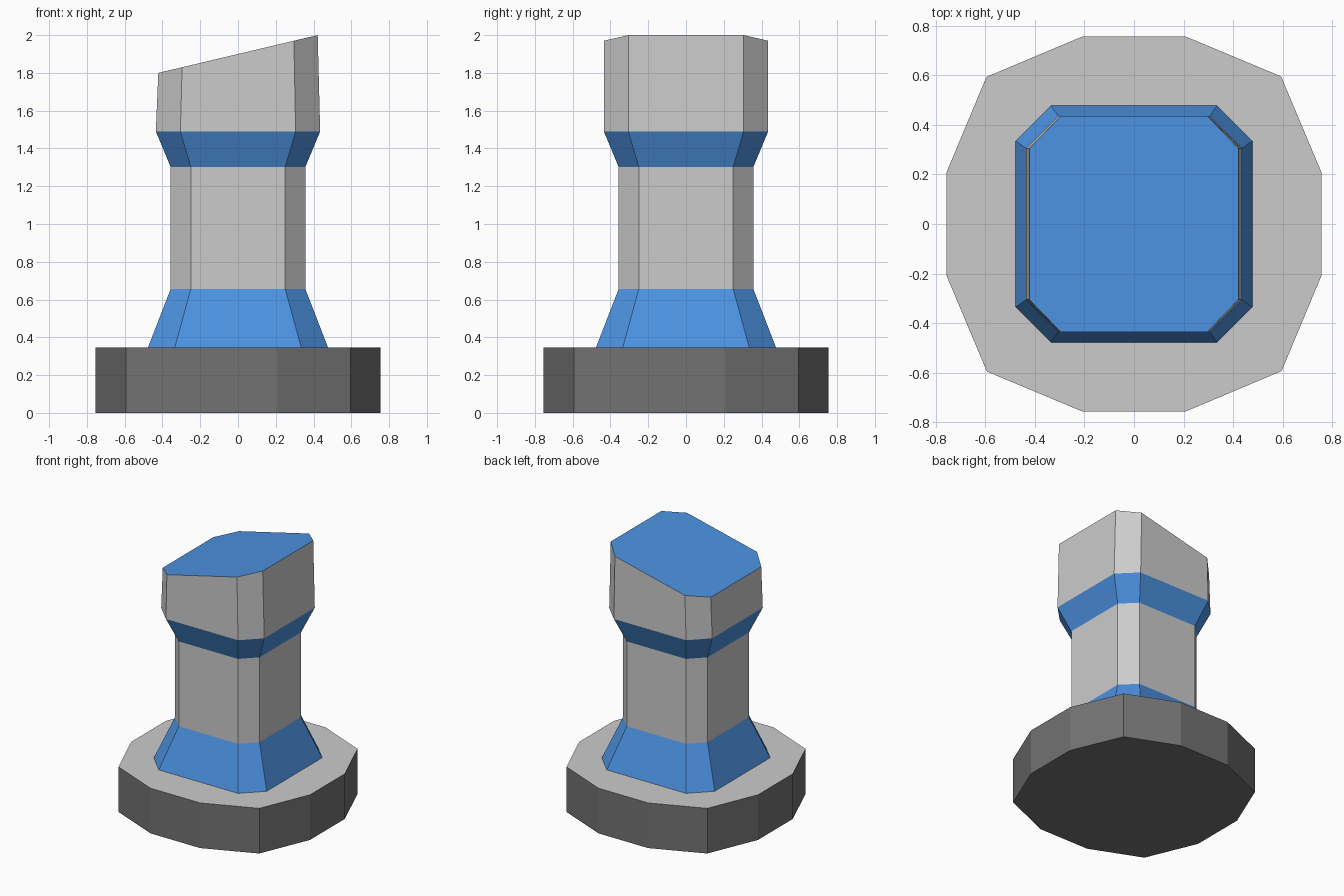
import bpy

if "Cube" in bpy.data.objects:
    bpy.data.objects.remove(bpy.data.objects["Cube"])


def material(name, rgb):
    m = bpy.data.materials.new(name)
    m.diffuse_color = (*rgb, 1)
    m.use_nodes = True
    m.node_tree.nodes["Principled BSDF"].inputs["Base Color"].default_value = m.diffuse_color
    return m


BLUE = material("blue", (0.072, 0.287, 0.75))
DARK = material("dark_grey", (0.17, 0.17, 0.17))


def ring(quadrant, z, sx=1.0, slope=0.0):
    """Turn the points of one quadrant four times; slope tilts the ring along x."""
    pts = []
    for turn in range(4):
        for x, y in quadrant:
            for _ in range(turn):
                x, y = -y, x
            pts.append((x * sx, y, z + slope * x * sx))
    return pts


def octagon(half, corner, z, **kw):
    return ring([(half, corner), (corner, half)], z, **kw)


def loft(name, rings, mat=None, bottom=False, top=False):
    """Flat-faced skin through rings of equal length, with optional end faces."""
    n = len(rings[0])
    verts = [p for r in rings for p in r]
    faces = [(k * n + i, k * n + (i + 1) % n, (k + 1) * n + (i + 1) % n, (k + 1) * n + i)
             for k in range(len(rings) - 1) for i in range(n)]
    if bottom:
        faces.append(tuple(reversed(range(n))))
    if top:
        faces.append(tuple(range(len(verts) - n, len(verts))))
    me = bpy.data.meshes.new(name)
    me.from_pydata(verts, [], faces)
    if mat:
        me.materials.append(mat)
    ob = bpy.data.objects.new(name, me)
    bpy.context.collection.objects.link(ob)
    return ob


# Twelve-sided base plate with a light top
plate = [(0.755, 0.21), (0.593, 0.595), (0.21, 0.755)]
base_low, base_high = ring(plate, 0), ring(plate, 0.345)
loft("base", [base_low, base_high], DARK, bottom=True)
loft("base_top", [base_high], top=True)

# Cross-sections of the chamfered post
foot = octagon(0.477, 0.335, 0.345)
shaft_low = octagon(0.357, 0.25, 0.655)
shaft_high = octagon(0.357, 0.25, 1.303)
head_low = octagon(0.435, 0.305, 1.49)
head_high = octagon(0.435, 0.305, 1.90, sx=0.97, slope=0.237)

# Post parts from bottom to top
loft("lower_flare", [foot, shaft_low], BLUE)
loft("shaft", [shaft_low, shaft_high])
loft("upper_flare", [shaft_high, head_low], BLUE)
loft("head", [head_low, head_high])
loft("slanted_cap", [head_high], BLUE, top=True)
